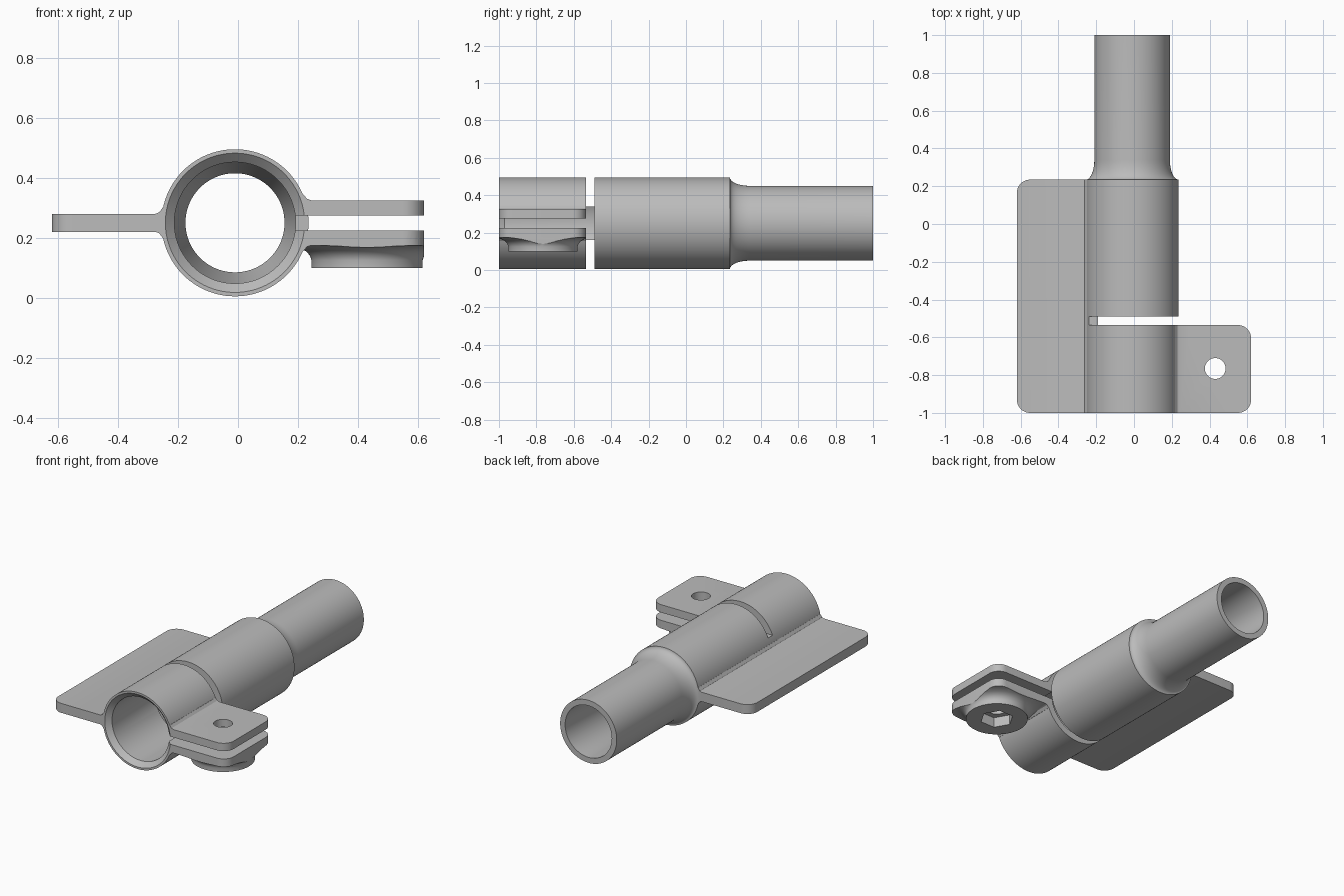
import bpy, bmesh
from math import sin, cos, pi
from mathutils import Vector

cube = bpy.data.objects.get("Cube")
if cube:
    bpy.data.objects.remove(cube, do_unlink=True)

AXIS_X, AXIS_Z = -0.01, 0.25      # tube centre line
BOLT_X, BOLT_Y = 0.43, -0.765     # clamp bolt centre

steel = bpy.data.materials.new("grey_metal")
steel.use_nodes = True
grey = (0.5, 0.5, 0.5, 1)
steel.diffuse_color = grey
steel.node_tree.nodes["Principled BSDF"].inputs["Base Color"].default_value = grey


def finish(name, bm):
    bmesh.ops.recalc_face_normals(bm, faces=bm.faces)
    mesh = bpy.data.meshes.new(name)
    bm.to_mesh(mesh)
    bm.free()
    mesh.materials.append(steel)
    obj = bpy.data.objects.new(name, mesh)
    bpy.context.collection.objects.link(obj)
    return obj


def loft(name, rings):
    """Closed solid through a row of equal-length point rings."""
    bm = bmesh.new()
    loops = [[bm.verts.new(p) for p in ring] for ring in rings]
    for a, b in zip(loops, loops[1:]):
        for i in range(len(a)):
            j = (i + 1) % len(a)
            bm.faces.new((a[i], a[j], b[j], b[i]))
    bm.faces.new(loops[0])
    bm.faces.new(loops[-1])
    return finish(name, bm)


def circle(n):
    return [(cos(2 * pi * i / n), sin(2 * pi * i / n)) for i in range(n)]


def lathe_y(name, profile, n=96):
    return loft(name, [[(AXIS_X + r * c, y, AXIS_Z + r * s) for c, s in circle(n)]
                       for r, y in profile])


def lathe_z(name, profile, n=64):
    return loft(name, [[(BOLT_X + r * c, BOLT_Y + r * s, z) for c, s in circle(n)]
                       for r, z in profile])


def prism_y(name, points, y0, y1):
    return loft(name, [[(x, y, z) for x, z in points] for y in (y0, y1)])


def rounded_slab(name, x0, x1, y0, y1, z0, z1, r=0.07, steps=10):
    pts = []
    corners = ((x1 - r, y1 - r), (x0 + r, y1 - r), (x0 + r, y0 + r), (x1 - r, y0 + r))
    for k, (cx, cy) in enumerate(corners):
        for i in range(steps + 1):
            a = (k + i / steps) * pi / 2
            pts.append((cx + r * cos(a), cy + r * sin(a)))
    return loft(name, [[(x, y, z) for x, y in pts] for z in (z0, z1)])


def combine(target, tool, operation):
    mod = target.modifiers.new("join", 'BOOLEAN')
    mod.operation, mod.solver, mod.object = operation, 'EXACT', tool
    bpy.context.view_layer.update()
    bpy.context.view_layer.objects.active = target
    bpy.ops.object.modifier_apply(modifier=mod.name)
    bpy.data.objects.remove(tool, do_unlink=True)


def fillet_web(name, root, y0, y1):
    """Blend between tube and flange; the root half-profile is mirrored in z."""
    pts = [(x, AXIS_Z + h) for x, h in root]
    pts += [(x, AXIS_Z - h) for x, h in reversed(root)]
    return prism_y(name, pts, y0, y1)


# Stepped tube with a concave shoulder
shoulder = [(0.2 + 0.045 * (1 - sin(t * pi / 20)), 0.34 - 0.105 * cos(t * pi / 20))
            for t in range(11)]
body = lathe_y("clamp_coupler", [(0.245, -1)] + shoulder + [(0.2, 1)])

# Side flange plate
combine(body, rounded_slab("flange", -0.62, -0.1, -1, 0.235, 0.22, 0.28), 'UNION')
combine(body, fillet_web("flange_fillet", [(-0.278, 0.029), (-0.262, 0.035),
        (-0.25, 0.052), (-0.22, 0.052)], -1, 0.235), 'UNION')

# Clamp ears, made as one block and slit later
combine(body, rounded_slab("ears", 0.1, 0.62, -1, -0.535, 0.175, 0.325), 'UNION')
combine(body, fillet_web("ear_fillet", [(0.246, 0.074), (0.23, 0.08),
        (0.217, 0.095), (0.2, 0.095)], -1, -0.535), 'UNION')

# Flared nut boss below the ears, trimmed to the ear outline
boss = lathe_z("nut_boss", [(0.185, 0.1), (0.185, 0.125), (0.19, 0.14), (0.203, 0.155),
                            (0.222, 0.165), (0.25, 0.172), (0.29, 0.176), (0.29, 0.2)])
combine(boss, rounded_slab("trim", 0.1, 0.62, -1, -0.535, 0, 0.3), 'INTERSECT')
combine(body, boss, 'UNION')

# Bore with chamfered mouth and taper into the narrow end
combine(body, lathe_y("bore", [(0.282, -1.05), (0.202, -0.97), (0.202, 0.22),
                               (0.165, 0.32), (0.165, 1.1)]), 'DIFFERENCE')

# Cross slot that leaves a bridge beside the flange
slot = [(-0.4, 0.34), (-0.15, 0.34), (-0.15, 0.16), (-0.4, 0.16),
        (-0.4, -0.1), (0.3, -0.1), (0.3, 0.6), (-0.4, 0.6)]
combine(body, prism_y("slot", slot, -0.535, -0.49), 'DIFFERENCE')

# Slit between the ears
slit = [(0.1, 0.225), (0.8, 0.225), (0.8, 0.275), (0.1, 0.275)]
combine(body, prism_y("slit", slit, -1.1, -0.51), 'DIFFERENCE')

# Bolt hole and hexagonal nut pocket
combine(body, lathe_z("bolt_hole", [(0.055, 0), (0.055, 0.5)], 48), 'DIFFERENCE')
combine(body, lathe_z("nut_pocket", [(0.1, 0), (0.1, 0.165)], 6), 'DIFFERENCE')

# Smooth round surfaces, keep machined edges crisp
bpy.ops.object.select_all(action='DESELECT')
body.select_set(True)
bpy.context.view_layer.objects.active = body
bpy.ops.object.shade_smooth_by_angle(angle=pi / 7)
